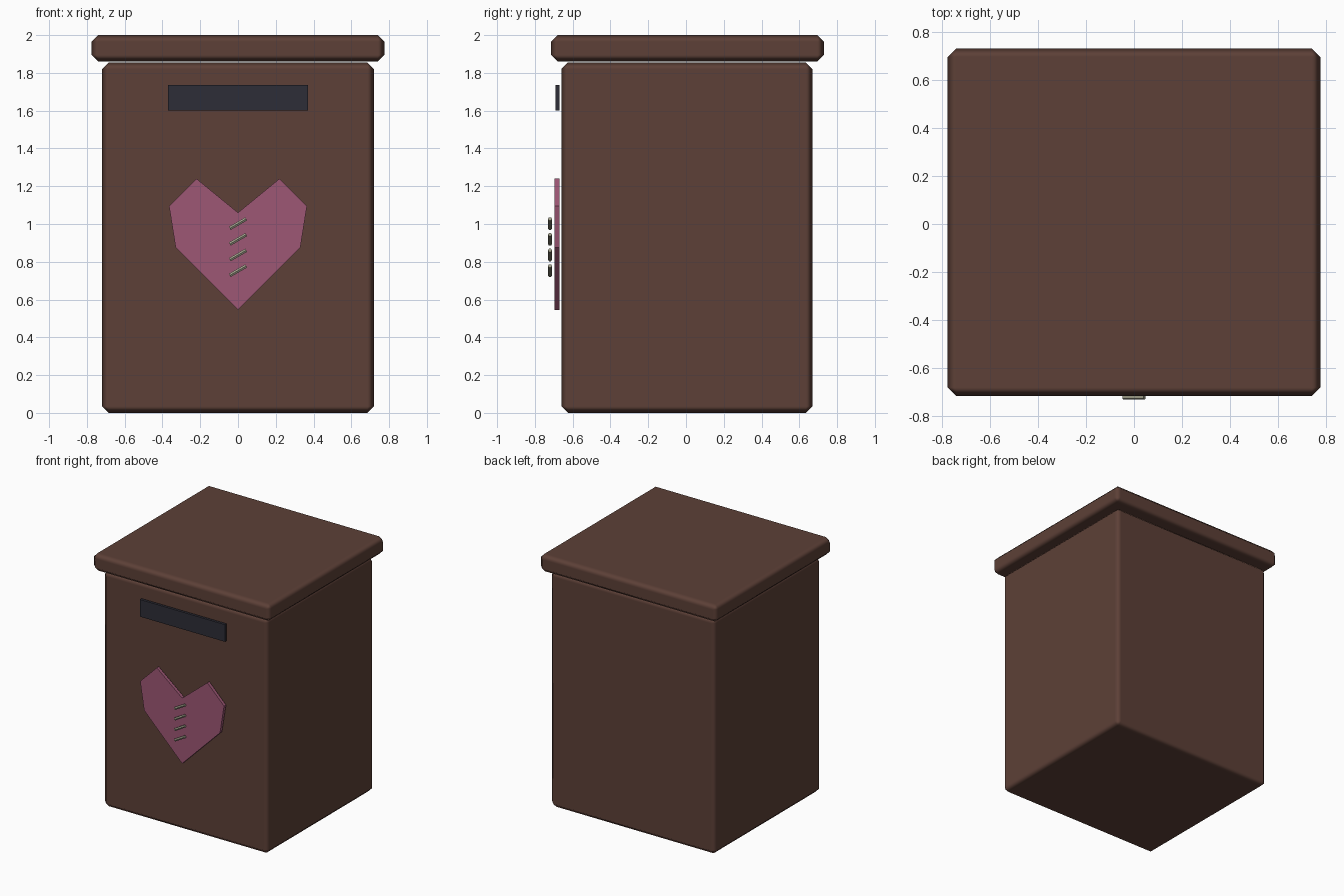
import bpy
import bmesh
from math import radians
from mathutils import Matrix, Vector

old = bpy.data.objects.get("Cube")
if old:
    bpy.data.objects.remove(old, do_unlink=True)


def material(name, rgb):
    mat = bpy.data.materials.new(name)
    mat.use_nodes = True
    mat.diffuse_color = (*rgb, 1)
    bsdf = mat.node_tree.nodes["Principled BSDF"]
    bsdf.inputs["Base Color"].default_value = (*rgb, 1)
    bsdf.inputs["Roughness"].default_value = 0.8
    return mat


brown = material("brown", (0.109, 0.051, 0.038))
slate = material("dark slate", (0.026, 0.026, 0.038))
pink = material("pink", (0.34, 0.095, 0.178))
thread = material("pale thread", (0.35, 0.34, 0.25))


def finish(bm, name, mat):
    bmesh.ops.recalc_face_normals(bm, faces=bm.faces)
    mesh = bpy.data.meshes.new(name)
    bm.to_mesh(mesh)
    bm.free()
    mesh.materials.append(mat)
    obj = bpy.data.objects.new(name, mesh)
    bpy.context.collection.objects.link(obj)
    return obj


def box(name, low, high, mat, bevel=0):
    low, high = Vector(low), Vector(high)
    bm = bmesh.new()
    place = Matrix.Translation((low + high) / 2) @ Matrix.Diagonal((*(high - low), 1))
    bmesh.ops.create_cube(bm, size=1, matrix=place)
    obj = finish(bm, name, mat)
    if bevel:
        # Chamfered edges with soft shading while the big faces stay flat
        obj.data.polygons.foreach_set("use_smooth", [True] * len(obj.data.polygons))
        mod = obj.modifiers.new("Chamfer", "BEVEL")
        mod.width = bevel
        mod.segments = 1
        mod.harden_normals = True
    return obj


# Box body, lid and letter slot
box("box_body", (-0.72, -0.66, 0), (0.72, 0.67, 1.855), brown, 0.035)
box("lid", (-0.775, -0.715, 1.86), (0.775, 0.73, 2), brown, 0.035)
box("letter_slot", (-0.37, -0.69, 1.6), (0.37, -0.67, 1.735), slate)

# Heart plate from a mirrored half outline
half = [(0, 0.545), (0.33, 0.875), (0.365, 1.095), (0.22, 1.24), (0, 1.06)]
outline = half + [(-x, z) for x, z in reversed(half[1:-1])]
bm = bmesh.new()
face = bm.faces.new([bm.verts.new((x, -0.695, z)) for x, z in outline])
back = bmesh.ops.extrude_face_region(bm, geom=[face], use_keep_orig=True)["geom"]
bmesh.ops.translate(bm, vec=(0, 0.025, 0),
                    verts=[v for v in back if isinstance(v, bmesh.types.BMVert)])
finish(bm, "heart", pink)

# Slanted stitches down the middle of the heart
for i in range(4):
    bm = bmesh.new()
    place = (Matrix.Translation((0, -0.72, 1.002 - 0.083 * i))
             @ Matrix.Rotation(radians(60), 4, "Y"))
    bmesh.ops.create_cone(bm, cap_ends=True, segments=6, radius1=0.011,
                          radius2=0.011, depth=0.1, matrix=place)
    finish(bm, f"stitch_{i + 1}", thread)
